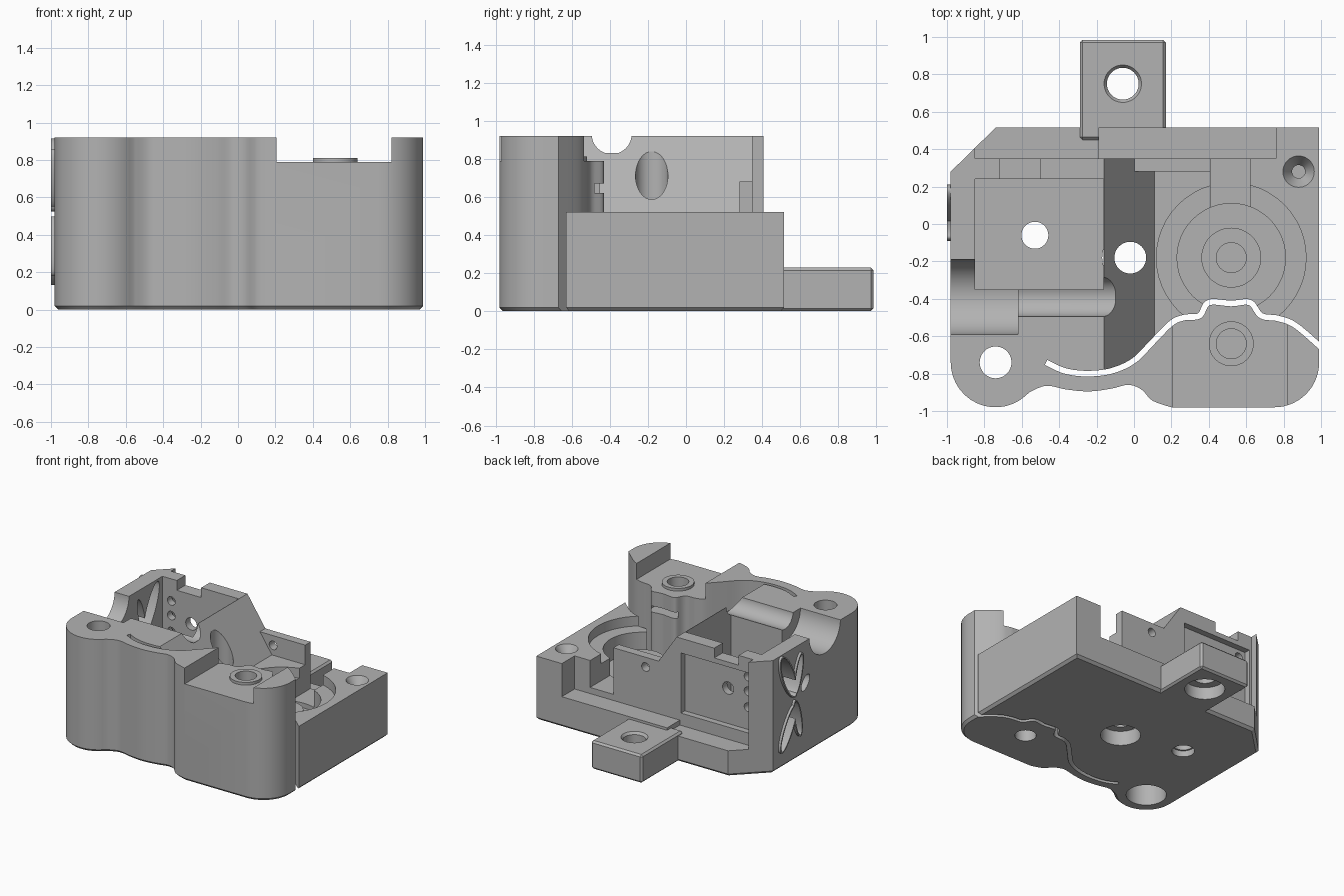
import bpy, bmesh, math
from mathutils import Vector, Matrix

if "Cube" in bpy.data.objects:
    bpy.data.objects.remove(bpy.data.objects["Cube"])

grey = bpy.data.materials.new("plain_grey")
grey.use_nodes = True
grey.diffuse_color = (0.45, 0.45, 0.45, 1)
grey.node_tree.nodes["Principled BSDF"].inputs["Base Color"].default_value = grey.diffuse_color


def finish(bm, name):
    bmesh.ops.recalc_face_normals(bm, faces=bm.faces)
    mesh = bpy.data.meshes.new(name)
    bm.to_mesh(mesh)
    bm.free()
    mesh.materials.append(grey)
    ob = bpy.data.objects.new(name, mesh)
    bpy.context.collection.objects.link(ob)
    return ob


def prism(name, pts, lo, hi, axis="z", chamfer=0):
    """Extrude a 2D outline along z, or an xz outline along y."""
    bm = bmesh.new()
    place = (lambda p: (p[0], p[1], lo)) if axis == "z" else (lambda p: (p[0], lo, p[1]))
    face = bm.faces.new([bm.verts.new(place(p)) for p in pts])
    ext = bmesh.ops.extrude_face_region(bm, geom=[face], use_keep_orig=True)
    move = Vector((0, 0, hi - lo) if axis == "z" else (0, hi - lo, 0))
    bmesh.ops.translate(bm, verts=[g for g in ext["geom"] if isinstance(g, bmesh.types.BMVert)], vec=move)
    if chamfer:
        bmesh.ops.recalc_face_normals(bm, faces=bm.faces)
        edges = [e for e in bm.edges if all(abs(v.co.z - lo) < 1e-5 for v in e.verts)]
        bmesh.ops.bevel(bm, geom=edges, offset=chamfer, segments=1, affect="EDGES")
    return finish(bm, name)


def box(name, x0, x1, y0, y1, z0, z1, chamfer=0):
    bm = bmesh.new()
    bmesh.ops.create_cube(bm, size=1)
    for v in bm.verts:
        v.co = ((x0 + x1) / 2 + v.co.x * (x1 - x0), (y0 + y1) / 2 + v.co.y * (y1 - y0),
                (z0 + z1) / 2 + v.co.z * (z1 - z0))
    if chamfer:
        bmesh.ops.bevel(bm, geom=bm.edges[:], offset=chamfer, segments=1, affect="EDGES")
    return finish(bm, name)


def cyl(name, start, end, r1, r2=None, scale=(1, 1)):
    a, b = Vector(start), Vector(end)
    bm = bmesh.new()
    bmesh.ops.create_cone(bm, cap_ends=True, segments=48, radius1=r1, radius2=r1 if r2 is None else r2,
                          depth=(b - a).length)
    bmesh.ops.scale(bm, vec=(scale[0], scale[1], 1), verts=bm.verts)
    turn = (b - a).to_track_quat("Z", "Y").to_matrix().to_4x4()
    bmesh.ops.transform(bm, matrix=Matrix.Translation((a + b) / 2) @ turn, verts=bm.verts)
    return finish(bm, name)


def combine(target, other, op="DIFFERENCE"):
    mod = target.modifiers.new("combine", "BOOLEAN")
    mod.operation, mod.solver, mod.object = op, "EXACT", other
    bpy.context.view_layer.objects.active = target
    bpy.ops.object.modifier_apply(modifier=mod.name)
    bpy.data.objects.remove(other)


def smooth_path(pts, steps=8):
    """Catmull-Rom curve through the points."""
    p = [Vector(q) for q in [pts[0]] + pts + [pts[-1]]]
    out = []
    for a, b, c, d in zip(p, p[1:], p[2:], p[3:]):
        for i in range(steps):
            t = i / steps
            out.append(0.5 * (2 * b + (c - a) * t + (2 * a - 5 * b + 4 * c - d) * t * t
                              + (3 * b - a - 3 * c + d) * t ** 3))
    return out + [p[-1]]


def arc(cx, cy, r, a0, a1, n=14):
    return [(cx + r * math.cos(math.radians(a0 + (a1 - a0) * i / n)),
             cy + r * math.sin(math.radians(a0 + (a1 - a0) * i / n))) for i in range(n + 1)]


# Main block outline with lobed front edge
wave = smooth_path([(-.56, -.90), (-.47, -.865), (-.36, -.885), (-.24, -.895), (-.12, -.88),
                    (-.03, -.86), (.04, -.885), (.1, -.945), (.2, -.98)], 5)
outline = ([(.99, .515), (-.74, .515), (-.98, .28)] + arc(-.74, -.74, .24, 180, 312)
           + wave + arc(.75, -.74, .24, 270, 360))
body = prism("extruder_body", outline, 0, .92, chamfer=.02)

# Region behind the flexing arm
flex = smooth_path([(-.47, -.74), (-.37, -.785), (-.25, -.8), (-.12, -.785), (0, -.73), (.1, -.63),
                    (.2, -.53), (.27, -.5), (.35, -.49), (.4, -.42), (.52, -.425), (.62, -.42),
                    (.68, -.49), (.77, -.505), (.86, -.54), (.99, -.65), (1.05, -.71)])


def behind(name, z0, z1):
    return prism(name, [(-.47, 1.1)] + flex + [(1.05, 1.1)], z0, z1)


# Sloped shoulder down to the low drive block
slope = prism("slope_cutter", [(-.2266, 1.02), (-.16, .92), (.11, .52), (1.2, .52), (1.2, 1.02)], -1.1, 1, "y")
combine(slope, behind("region", -.1, 1.2), "INTERSECT")
combine(body, slope)

# Shelves along the back
combine(body, box("cut", -.85, -.19, .35, .7, .21, 1.1))
combine(body, box("cut", -.2, .76, .35, .7, .25, 1.1))
combine(body, box("rear_lug", 0, .41, .28, .35, .45, .68), "UNION")
combine(body, cyl("cut", (.12, .1, .6), (.12, .5, .6), .035))

# Gear recess with raised centre, kept clear of the arm
recess = cyl("recess", (.52, -.18, .44), (.52, -.18, .7), .4)
combine(recess, cyl("deep", (.52, -.18, .26), (.52, -.18, .6), .29), "UNION")
combine(recess, behind("region", 0, .9), "INTERSECT")
combine(body, recess)
combine(body, box("cut", .41, .62, .08, .4, .3, .7))
combine(body, cyl("hub", (.52, -.18, .2), (.52, -.18, .36), .16), "UNION")
combine(body, cyl("cut", (.52, -.18, .14), (.52, -.18, .5), .08))

# Arm step, screw boss, nut slot and flexing slit
combine(body, box("cut", .205, .82, -1.1, -.3, .79, 1.1))
combine(body, cyl("boss", (.52, -.64, .7), (.52, -.64, .812), .12), "UNION")
combine(body, cyl("cut", (.52, -.64, .5), (.52, -.64, .9), .08))
combine(body, cyl("cut", (.52, -.64, -.1), (.52, -.64, .3), .08))
combine(body, box("cut", .39, .65, -.76, -.35, .62, .67))
sides = [[], []]
for i, p in enumerate(flex):
    d = (flex[min(i + 1, len(flex) - 1)] - flex[max(i - 1, 0)]).normalized()
    n = Vector((-d.y, d.x)) * .015
    sides[0].append(p + n)
    sides[1].append(p - n)
combine(body, prism("slit", sides[0] + sides[1][::-1], -.1, 1.1))

# Filament grooves along the top
combine(body, cyl("cut", (-1.1, -.39, .925), (-.62, -.39, .925), .2))
combine(body, cyl("cut", (-.7, -.39, .93), (-.1, -.39, .93), .105))

# Deep square pocket and its rear wall details
combine(body, box("cut", -.85, -.163, -.35, .24, .12, 1.1))
combine(body, box("cut", -.72, -.5, .2, .4, .84, 1.1))
combine(body, box("cut", -.83, -.2, .3, .4, .31, .8))
for x, z, r in [(-.77, .74, .035), (-.77, .62, .035), (-.77, .49, .035), (-.59, .6, .05)]:
    combine(body, cyl("cut", (x, .18, z), (x, .45, z), r))

# Leaf-shaped vents with raised rims in the left-hand wall
leaves = [(.1, .72, .2, .06, 25), (-.03, .7, .15, .035, -15), (.1, .3, .18, .05, -30),
          (-.02, .34, .15, .035, 12), (-.14, .58, .07, .04, -40)]


def leaf(y, z, length, width, tilt, x0, x1, grow):
    ob = cyl("leaf", (0, 0, x0), (0, 0, x1), 1, scale=(length + grow, width + grow))
    # long axis to z, thickness to x
    turn = Matrix(((0, 0, 1), (0, 1, 0), (-1, 0, 0))).to_4x4()
    ob.data.transform(Matrix.Translation((0, y, z)) @ Matrix.Rotation(math.radians(-tilt), 4, "X") @ turn)
    return ob


for item in leaves[:4]:
    combine(body, leaf(*item, -1, -.95, .012), "UNION")
for item in leaves:
    combine(body, leaf(*item, -1.1, -.8, 0))

# Rear mounting tab
combine(body, box("tab", -.29, .17, .45, .985, 0, .23, .015), "UNION")

# Vertical holes: x, y, radius, counterbore radius, counterbore depth
for x, y, r, wide, deep in [(-.06, .75, .085, .15, .1), (-.02, -.18, .085, .15, .12),
                            (-.74, -.74, .085, .15, .2), (-.53, -.06, .072, .085, .05)]:
    combine(body, cyl("cut", (x, y, -.1), (x, y, 1.1), r))
    combine(body, cyl("cut", (x, y, -.1), (x, y, deep), wide))
combine(body, cyl("cut", (-.06, .75, .21), (-.06, .75, .25), .085, .115))
combine(body, cyl("cut", (.88, .28, .44), (.88, .28, .53), .035, .09))
combine(body, cyl("cut", (.88, .28, .3), (.88, .28, .5), .035))

body.data.materials.clear()
body.data.materials.append(grey)
for face in body.data.polygons:
    face.material_index = 0
bpy.ops.object.select_all(action="DESELECT")
body.select_set(True)
bpy.context.view_layer.objects.active = body
bpy.ops.object.shade_smooth_by_angle(angle=math.radians(30))
